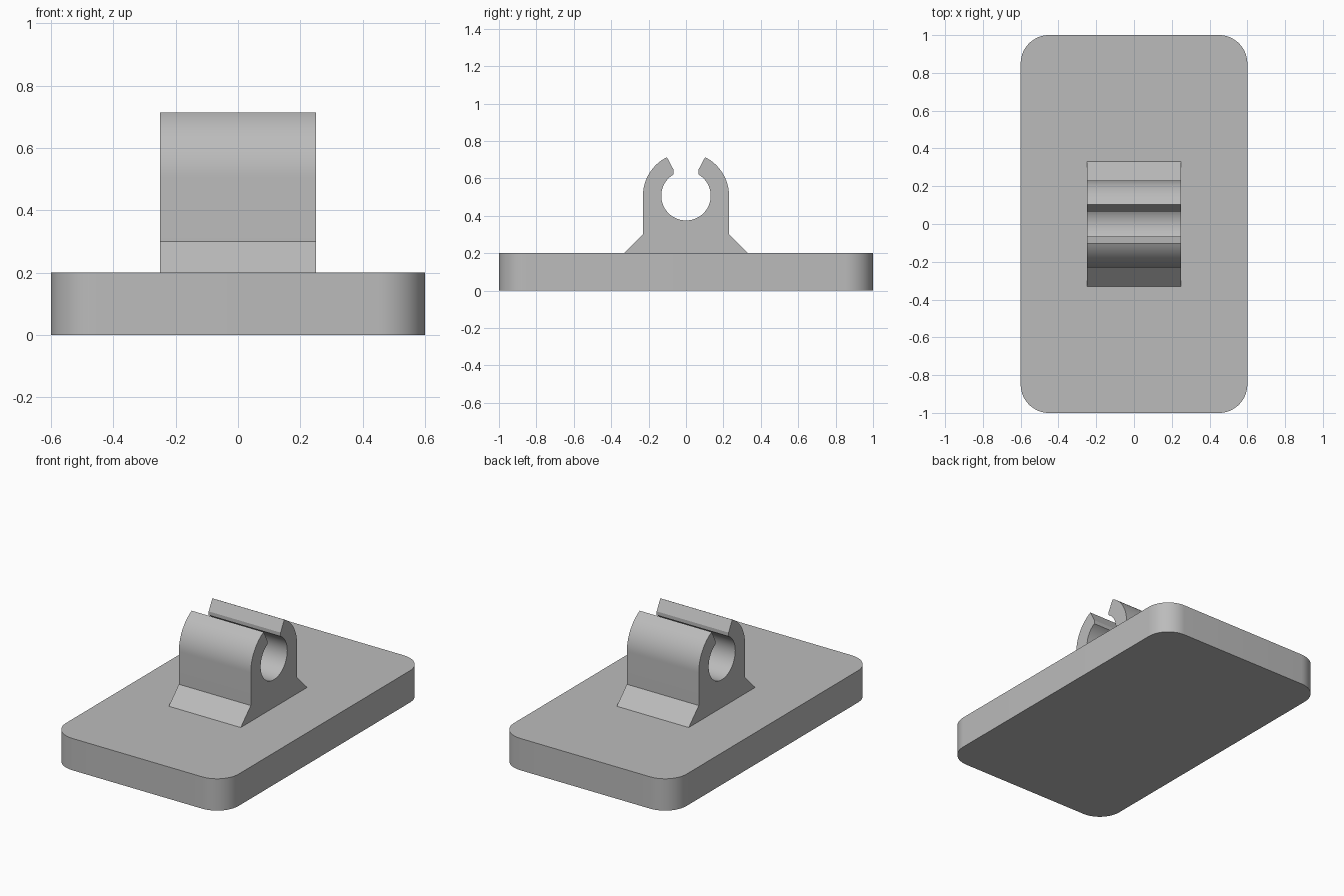
import bpy, bmesh
from math import sin, cos, asin, acos, pi
from mathutils import Vector

cube = bpy.data.objects.get("Cube")
if cube:
    bpy.data.objects.remove(cube, do_unlink=True)

grey = bpy.data.materials.new("plain grey")
grey.use_nodes = True
colour = (0.5, 0.5, 0.5, 1)
grey.diffuse_color = colour
grey.node_tree.nodes["Principled BSDF"].inputs["Base Color"].default_value = colour


def arc(cx, cy, r, start, end, steps):
    return [(cx + r * cos(start + (end - start) * i / steps),
             cy + r * sin(start + (end - start) * i / steps)) for i in range(steps + 1)]


def prism(name, outline, place, sweep):
    """Extrude a flat outline, placed in space by a function, along a vector."""
    bm = bmesh.new()
    face = bm.faces.new([bm.verts.new(place(a, b)) for a, b in outline])
    top = bmesh.ops.extrude_face_region(bm, geom=[face])["geom"]
    bmesh.ops.translate(bm, vec=Vector(sweep),
                        verts=[v for v in top if isinstance(v, bmesh.types.BMVert)])
    bmesh.ops.recalc_face_normals(bm, faces=bm.faces)
    mesh = bpy.data.meshes.new(name)
    bm.to_mesh(mesh)
    bm.free()
    mesh.materials.append(grey)
    obj = bpy.data.objects.new(name, mesh)
    bpy.context.collection.objects.link(obj)
    bpy.ops.object.select_all(action="DESELECT")
    obj.select_set(True)
    bpy.context.view_layer.objects.active = obj
    bpy.ops.object.shade_smooth_by_angle(angle=pi / 7)
    return obj


# Base plate with rounded corners
half_x, half_y, thick, corner = 0.6, 1.0, 0.2, 0.15
plate = []
for i, (sx, sy) in enumerate([(1, 1), (-1, 1), (-1, -1), (1, -1)]):
    plate += arc(sx * (half_x - corner), sy * (half_y - corner), corner,
                 i * pi / 2, (i + 1) * pi / 2, 16)
prism("base_plate", plate, lambda x, y: (x, y, 0), (0, 0, thick))

# Snap clip: flared foot, upright sides, round jaws and an open bore
axis, outer, bore = 0.507, 0.23, 0.132
tip, throat, width = 0.102, 0.066, 0.5
half = [(0.33, thick - 0.01), (0.33, thick), (outer, 0.3)]
half += arc(0, axis, outer, 0, acos(tip / outer), 20)
half += [(throat, 0.645)]
half += arc(0, axis, bore, acos(throat / bore), -pi / 2, 40)
mirrored = [(-y, z) for y, z in reversed(half[:-1])]
prism("snap_clip", half + mirrored, lambda y, z: (-width / 2, y, z), (width, 0, 0))
